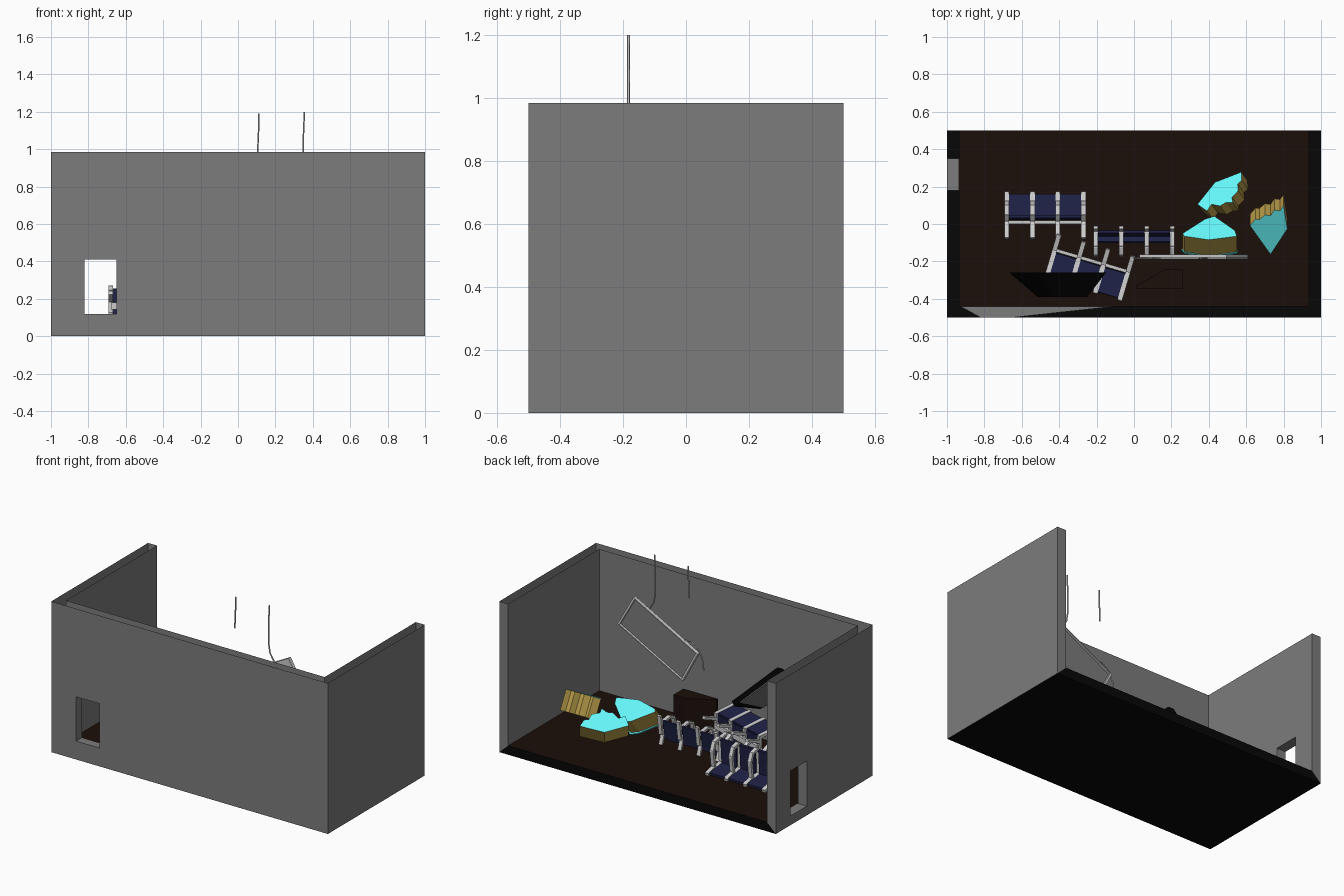
import bpy, bmesh, math
from mathutils import Vector

if "Cube" in bpy.data.objects:
    bpy.data.objects.remove(bpy.data.objects["Cube"])


def material(name, r, g, b):
    m = bpy.data.materials.new(name)
    m.diffuse_color = (r, g, b, 1)
    m.use_nodes = True
    m.node_tree.nodes["Principled BSDF"].inputs["Base Color"].default_value = m.diffuse_color
    return m


BLACK = material("black", .002, .002, .002)
BROWN = material("dark_brown", .0105, .0045, .003)
GREY = material("wall_grey", .2, .2, .2)
NAVY = material("navy", .013, .015, .06)
WHITE = material("off_white", .75, .75, .75)
CYAN = material("cyan", .13, .92, .94)
GOLD = material("gold", .5, .35, .07)


def finish(name, bm, *mats, normals=True):
    if normals:
        bmesh.ops.recalc_face_normals(bm, faces=bm.faces[:])
    me = bpy.data.meshes.new(name)
    bm.to_mesh(me)
    bm.free()
    for m in mats:
        me.materials.append(m)
    ob = bpy.data.objects.new(name, me)
    bpy.context.collection.objects.link(ob)
    return ob


def quad(bm, *pts):
    return bm.faces.new([bm.verts.new(p) for p in pts])


def prism(bm, pts, offset, mat=0, cap_mat=None):
    """Closed solid: polygon swept along an offset."""
    a = [bm.verts.new(p) for p in pts]
    b = [bm.verts.new(Vector(p) + Vector(offset)) for p in pts]
    caps = [bm.faces.new(a), bm.faces.new(b[::-1])]
    n = len(a)
    for i in range(n):
        bm.faces.new((a[i], b[i], b[(i + 1) % n], a[(i + 1) % n])).material_index = mat
    for f in caps:
        f.material_index = mat if cap_mat is None else cap_mat


def bar(bm, p, q, t, x0, x1, mat=0):
    """Flat strip between two (y, z) points, t thick, spanning x0..x1."""
    p, q = Vector(p), Vector(q)
    d = (q - p).normalized()
    n = Vector((-d.y, d.x)) * t / 2
    d *= t / 3
    pts = [(x0, *v) for v in (p - d + n, q + d + n, q + d - n, p - d - n)]
    prism(bm, pts, (x1 - x0, 0, 0), mat)


# --- room shell: hollow walls, open at the top and at the back ---
H, FL, XI, YI = .985, .06, .935, -.44


def holed(bm, place, a, z, hole=None):
    """Rectangle a x z mapped by place(), with an optional (a0, a1, z0, z1) hole."""
    def rect(a0, a1, z0, z1):
        quad(bm, place(a0, z0), place(a1, z0), place(a1, z1), place(a0, z1))
    if not hole:
        return rect(*a, *z)
    a0, a1, z0, z1 = hole
    rect(a[0], a0, *z)
    rect(a1, a[1], *z)
    rect(a0, a1, z1, z[1])
    if z0 > z[0]:
        rect(a0, a1, z[0], z0)


window, door = (-.82, -.65, .12, .41), (.18, .35, FL, .355)
bm = bmesh.new()
holed(bm, lambda a, z: (a, -.5, z), (-1, 1), (0, H), window)
holed(bm, lambda a, z: (a, YI, z), (-XI, XI), (FL, H), window)
holed(bm, lambda a, z: (-1, a, z), (-.5, .5), (0, H), door)
holed(bm, lambda a, z: (-XI, a, z), (YI, .5), (FL, H), door)
holed(bm, lambda a, z: (1, a, z), (-.5, .5), (0, H))
holed(bm, lambda a, z: (XI, a, z), (YI, .5), (FL, H))
for s in (-1, 1):
    quad(bm, (s, .5, 0), (s * XI, .5, FL), (s * XI, .5, H), (s, .5, H))
# window and door linings
x0, x1, z0, z1 = window
for x in (x0, x1):
    quad(bm, (x, -.5, z0), (x, YI, z0), (x, YI, z1), (x, -.5, z1))
quad(bm, (x0, -.5, z0), (x1, -.5, z0), (x1, YI, z0), (x0, YI, z0))
quad(bm, (x0, -.5, z1), (x1, -.5, z1), (-.1, YI, z1), (-.93, YI, z1))
y0, y1, z0, z1 = door
for y in (y0, y1):
    quad(bm, (-1, y, z0), (-XI, y, z0), (-XI, y, z1), (-1, y, z1))
for z in (z0, z1):
    quad(bm, (-1, y0, z), (-XI, y0, z), (-XI, y1, z), (-1, y1, z))
finish("room_walls", bm, GREY)

bm = bmesh.new()
quad(bm, (-1, -.5, 0), (-1, .5, 0), (1, .5, 0), (1, -.5, 0))
quad(bm, (-1, .5, 0), (-XI, .5, FL), (XI, .5, FL), (1, .5, 0))
quad(bm, (-XI, YI, FL), (XI, YI, FL), (XI, .5, FL), (-XI, .5, FL)).material_index = 1
finish("floor", bm, BLACK, BROWN, normals=False)


# --- waiting benches: four side frames, three seats ---
SEAT_AND_BACK = (((-.16, .11), (-.01, .1)), ((0, .1), (.018, .225)))
FOLDED = (((-.075, .06), (-.045, .04)), ((-.035, .04), (-.01, .19)))


def bench(name, loc, rx, rz, scale=(1, 1, 1), panels=SEAT_AND_BACK):
    bm = bmesh.new()
    xs = [-.205, -.068, .068, .205]
    arm = [(.02, .235), (.0, .17), (-.11, .185), (-.16, .165), (-.17, .12), (-.15, .095), (0, .09), (.02, .235)]
    for x in xs:
        for p, q in zip(arm, arm[1:]):
            bar(bm, p, q, .018, x - .0125, x + .0125)
        for p, q in (((-.14, .0), (-.10, .09)), ((.0, .0), (-.03, .09))):
            bar(bm, p, q, .018, x - .0125, x + .0125)
    for a, b in zip(xs, xs[1:]):
        for p, q in panels:
            bar(bm, p, q, .016, a + .0125, b - .0125, 1)
    if panels is SEAT_AND_BACK:
        bar(bm, (-.085, .08), (-.06, .08), .018, xs[0], xs[-1])
    ob = finish(name, bm, WHITE, NAVY)
    ob.location, ob.rotation_euler = loc, (math.radians(rx), 0, math.radians(rz))
    ob.scale = scale


bench("bench_on_back", (-.475, -.07, .09), -90, 0)
bench("bench_on_front", (-.205, -.12, .235), 90, -16.5)
bench("bench_upright", (0, -.035, FL), 0, 0, (1, .78, .8), FOLDED)


# --- fallen ceiling chunks: cyan faces, gold broken edges ---
def chunk(name, outline, t, loc, rot, lip=0):
    bm = bmesh.new()
    prism(bm, [(x, y, 0) for x, y in outline], (0, 0, -t), 0, 1)
    if lip:  # thin cyan bottom layer
        prism(bm, [(x * 1.04, y * 1.1, -t) for x, y in outline], (0, 0, -lip), 1)
    ob = finish(name, bm, GOLD, CYAN)
    ob.location, ob.rotation_euler = loc, [math.radians(r) for r in rot]


chunk("chunk_near", [(-.14, 0), (-.02, .1), (.03, .12), (.14, .02), (.15, -.02), (.0, -.045), (-.13, -.02)],
      .13, (.4, -.05, .25), (-40, 0, 0), .012)
chunk("chunk_middle", [(-.13, -.06), (-.05, .07), (.09, .13), (.1, .08), (.08, .06), (.09, .02), (.06, -.02),
                       (.07, -.05), (.03, -.05), (0, -.07), (-.05, -.06), (-.07, -.1)],
      .11, (.47, .16, .22), (-25, -20, 0))
chunk("chunk_far", [(.01, -.185), (.1, -.03), (.08, .11), (.06, .08), (.03, .085), (.01, .05), (-.02, .055),
                    (-.05, .025), (-.07, .03), (-.1, -.01)],
      .13, (.72, 0, .26), (28, 0, 0))

# --- dark cabinet with a cut corner ---
bm = bmesh.new()
prism(bm, [(.01, -.345, FL), (.26, -.345, FL), (.26, -.24, FL), (.17, -.24, FL), (.01, -.33, FL)], (0, 0, .23))
finish("cabinet", bm, BROWN)

# --- bent black sheet with a grey underside ---
bm = bmesh.new()
top = [Vector(p) for p in ((-.15, -.26, .35), (-.48, -.26, .66), (-.52, -.26, .66), (-.65, -.26, .52))]
low = [Vector(p) for p in ((-.25, -.39, .31), (-.42, -.39, .47), (-.45, -.39, .47), (-.5, -.39, .40))]
for i in range(3):
    prism(bm, [top[i], top[i + 1], low[i + 1], low[i]], (-.015, 0, -.03))
t0, t1 = top[0].lerp(top[1], .12), top[0].lerp(top[1], .95)
l0, l1 = low[0].lerp(low[1], .1), low[0].lerp(low[1], .95)
under = Vector((-.015, 0, -.03))
prism(bm, [v + under for v in (t0, t1, l1, l0)], (-.004, 0, -.004), 1)
finish("bent_black_sheet", bm, BLACK, GREY)

# --- hanging light panel with rim and cables ---
P = [(.61, .69), (.495, .893), (.03, .645), (.14, .44)]
bm = bmesh.new()
prism(bm, [(x, -.187, z) for x, z in P], (0, .006, 0))
prism(bm, [(x, -.181, z) for x, z in P], (0, .004, 0), 1)
c = Vector((.319, .667))
for i in range(4):
    a, b = Vector(P[i]), Vector(P[(i + 1) % 4])
    ia, ib = a + (c - a) * .05, b + (c - b) * .05
    prism(bm, [(v.x, -.187, v.y) for v in (a, b, ib, ia)], (0, .025, 0))
finish("light_panel", bm, WHITE, GREY)


def cable(name, pts):
    cu = bpy.data.curves.new(name, 'CURVE')
    cu.dimensions, cu.bevel_depth, cu.bevel_resolution = '3D', .0045, 1
    cu.use_fill_caps = True
    sp = cu.splines.new('POLY')
    sp.points.add(len(pts) - 1)
    for p, (x, z) in zip(sp.points, pts):
        p.co = (x, -.183, z, 1)
    bpy.context.collection.objects.link(bpy.data.objects.new(name, cu))


cable("support_cable", [(.355, 1.2), (.35, 1.08), (.35, .95), (.36, .89), (.39, .84)])
cable("cut_cable", [(.112, 1.19), (.11, 1.1), (.105, .985)])
cable("loose_cable", [(.14, .7), (.09, .71), (.04, .67), (.01, .61), (.0, .54)])
